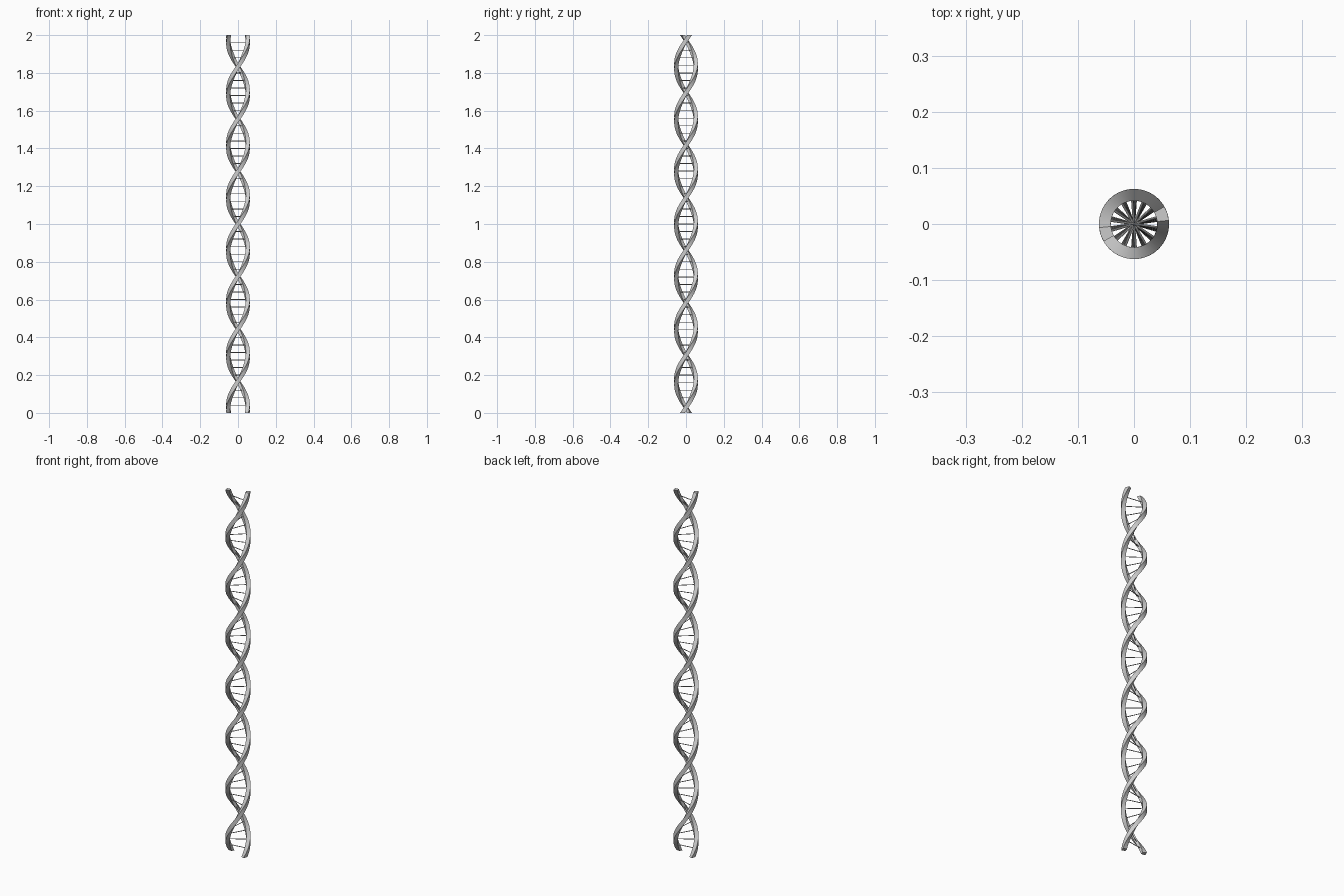
import bpy, bmesh, math
from mathutils import Matrix

if "Cube" in bpy.data.objects:
    bpy.data.objects.remove(bpy.data.objects["Cube"])

R_IN, R_OUT = 0.0415, 0.0625   # radial limits of the strand ribbon
HALF = math.radians(12)        # half the ribbon's angular width
HEIGHT = 2.0
PITCH = HEIGHT / 3.6
RUNG_STEP = 0.04


def angle_at(z):
    return math.pi / 2 + (z - 1.0) / PITCH * 2 * math.pi


def finish(bm, name):
    bmesh.ops.recalc_face_normals(bm, faces=bm.faces)
    mesh = bpy.data.meshes.new(name)
    bm.to_mesh(mesh)
    bm.free()
    ob = bpy.data.objects.new(name, mesh)
    bpy.context.collection.objects.link(ob)
    bpy.ops.object.select_all(action='DESELECT')
    ob.select_set(True)
    bpy.context.view_layer.objects.active = ob
    bpy.ops.object.shade_smooth_by_angle(angle=math.radians(35))


# strands: four-sided section twisted upward (right-handed), cut level at both ends
def strand(name, phase, steps=180):
    bm = bmesh.new()
    corners = [(R_IN, -HALF), (R_OUT, -HALF), (R_OUT, 0), (R_OUT, HALF), (R_IN, HALF), (R_IN, 0)]
    rings = []
    for i in range(steps + 1):
        z = HEIGHT * i / steps
        a = angle_at(z) + phase
        rings.append([bm.verts.new((r * math.cos(a + d), r * math.sin(a + d), z))
                      for r, d in corners])
    n = len(corners)
    for lo, hi in zip(rings, rings[1:]):
        for k in range(n):
            m = (k + 1) % n
            bm.faces.new((lo[k], lo[m], hi[m], hi[k]))
    bm.faces.new(rings[0])
    bm.faces.new(rings[-1])
    finish(bm, name)


strand("strand_a", 0)
strand("strand_b", math.pi)

# rungs: thin rods joining the strands through the axis
bm = bmesh.new()
for i in range(-24, 25):
    z = 1.0 + i * RUNG_STEP
    m = (Matrix.Translation((0, 0, z)) @ Matrix.Rotation(angle_at(z), 4, 'Z')
         @ Matrix.Rotation(math.pi / 2, 4, 'Y'))
    bmesh.ops.create_cone(bm, cap_ends=True, segments=8, radius1=0.002,
                          radius2=0.002, depth=0.1, matrix=m)
finish(bm, "rungs")
